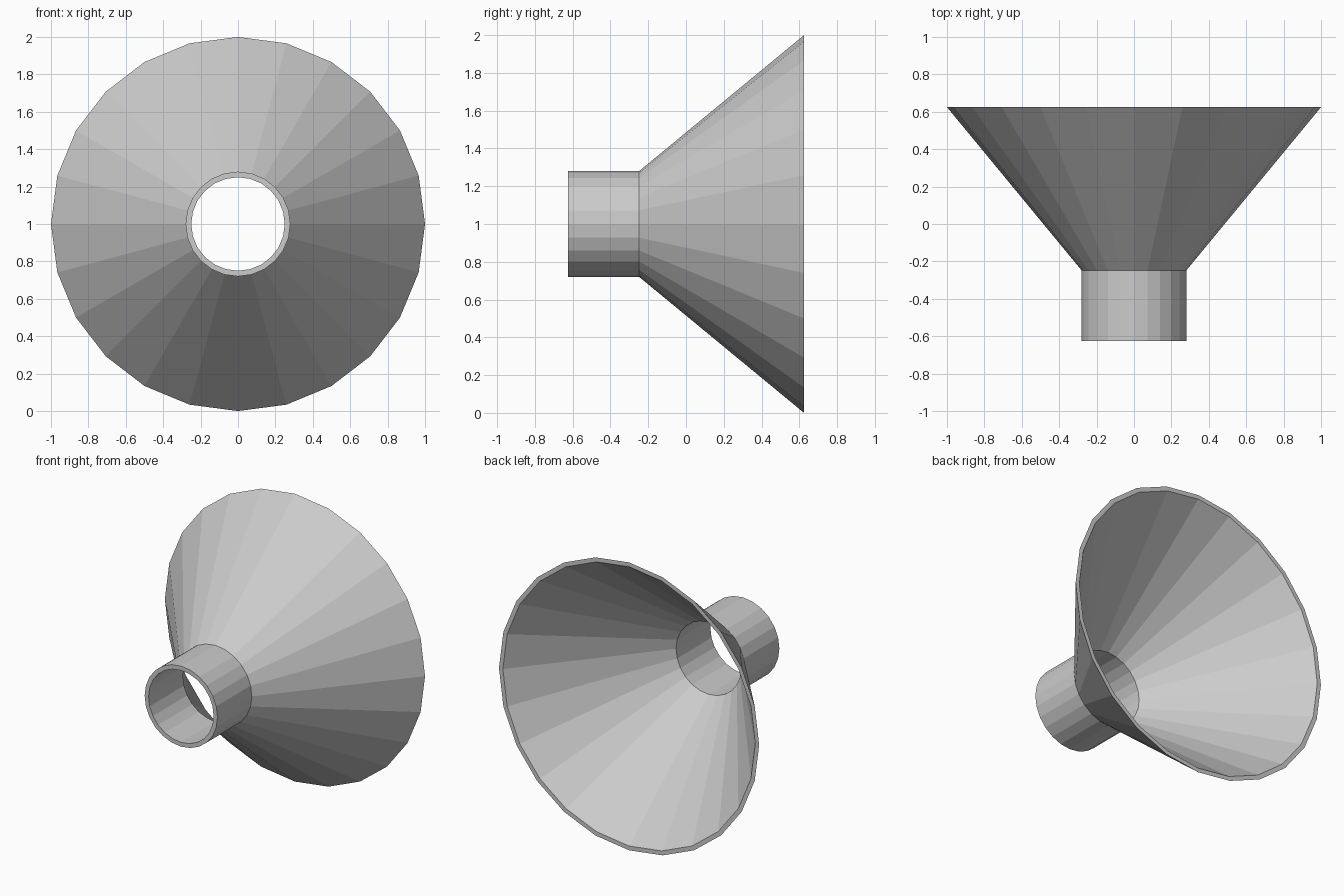
import bpy
import bmesh
from math import sin, cos, tau

if "Cube" in bpy.data.objects:
    bpy.data.objects.remove(bpy.data.objects["Cube"])

SIDES = 24

# Closed wall profile as (radius, y): outside from spout to rim, then back inside
profile = [(0.28, -0.625), (0.28, -0.248), (1.0, 0.625),
           (0.97, 0.625), (0.25, -0.248), (0.25, -0.625)]

# Funnel: the profile turned around the y axis at z = 1
bm = bmesh.new()
rings = []
for i in range(SIDES):
    a = tau * i / SIDES
    rings.append([bm.verts.new((r * cos(a), y, 1 + r * sin(a))) for r, y in profile])

n = len(profile)
for i in range(SIDES):
    a, b = rings[i], rings[(i + 1) % SIDES]
    for j in range(n):
        k = (j + 1) % n
        bm.faces.new((a[j], b[j], b[k], a[k]))
bmesh.ops.recalc_face_normals(bm, faces=bm.faces)

mesh = bpy.data.meshes.new("funnel")
bm.to_mesh(mesh)
bm.free()
bpy.context.collection.objects.link(bpy.data.objects.new("funnel", mesh))
